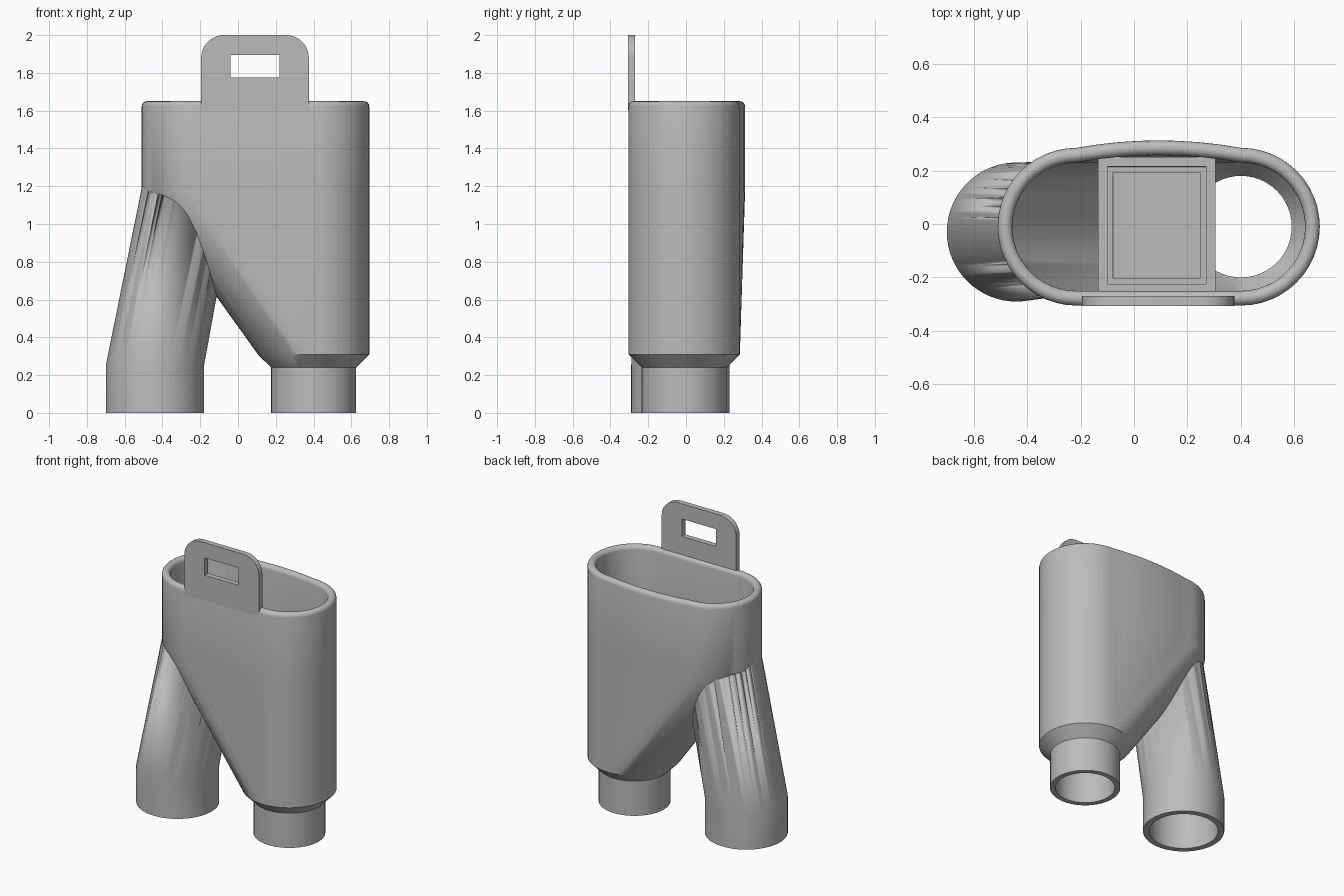
import bpy, bmesh, math
from mathutils import Vector

if "Cube" in bpy.data.objects:
    bpy.data.objects.remove(bpy.data.objects["Cube"], do_unlink=True)

grey = bpy.data.materials.new("plain grey")
grey.use_nodes = True
grey.diffuse_color = (0.5, 0.5, 0.5, 1)
grey.node_tree.nodes["Principled BSDF"].inputs["Base Color"].default_value = (0.5, 0.5, 0.5, 1)

RIGHT, LEFT, YC, R = 0.40, -0.215, -0.01, 0.295
WALL, RIM, TOP = 0.055, 0.0275, 1.65


def finish(bm, name, smooth=True):
    bmesh.ops.remove_doubles(bm, verts=bm.verts, dist=0.0001)
    bmesh.ops.recalc_face_normals(bm, faces=bm.faces)
    me = bpy.data.meshes.new(name)
    bm.to_mesh(me)
    bm.free()
    me.materials.append(grey)
    ob = bpy.data.objects.new(name, me)
    bpy.context.collection.objects.link(ob)
    bpy.ops.object.select_all(action='DESELECT')
    ob.select_set(True)
    bpy.context.view_layer.objects.active = ob
    if smooth:
        bpy.ops.object.shade_smooth_by_angle(angle=math.radians(30))
    return ob


def loft(rings, name, hollow):
    """Skin matching rings; join last to first when hollow, else cap the ends."""
    bm = bmesh.new()
    rows = [[bm.verts.new(p) for p in ring] for ring in rings]
    n = len(rows[0])
    pairs = list(zip(rows, rows[1:])) + ([(rows[-1], rows[0])] if hollow else [])
    for a, b in pairs:
        for i in range(n):
            j = (i + 1) % n
            bm.faces.new((a[i], a[j], b[j], b[i]))
    if not hollow:
        bm.faces.new(rows[0])
        bm.faces.new(rows[-1])
    return finish(bm, name)


def oval(left, r, z, caps=24, row=8):
    """Long oval with a flat front and a gently bowed back."""
    span = RIGHT - left
    pts = []
    for k in range(caps + 1):
        a = math.pi * (k / caps - 0.5)
        pts.append((RIGHT + r * math.cos(a), YC + r * math.sin(a), z))
    for k in range(1, row):
        t = k / row
        pts.append((RIGHT - span * t, YC + r + 0.18 * span * t * (1 - t), z))
    for k in range(caps + 1):
        a = math.pi * (k / caps + 0.5)
        pts.append((left + r * math.cos(a), YC + r * math.sin(a), z))
    return pts


def circle(x, y, r, z, n=64):
    return [(x + r * math.cos(math.tau * k / n), y + r * math.sin(math.tau * k / n), z)
            for k in range(n)]


# Funnel body with its narrow outlet, outside then rounded rim then inside
outside = [oval(RIGHT, 0.225, 0), oval(RIGHT, 0.225, 0.24),
           oval(RIGHT, R, 0.31), oval(LEFT, R, 1.17)]
rim = []
for k in range(9):
    a = math.pi * k / 8
    rim.append(oval(LEFT, R - RIM + RIM * math.cos(a), TOP - RIM + RIM * math.sin(a)))
inside = [oval(LEFT, R - WALL, 1.19), oval(RIGHT, R - WALL, 0.34),
          oval(RIGHT, 0.19, 0.27), oval(RIGHT, 0.19, 0)]
loft(outside + rim + inside, "funnel_body", True)

# Leaning side pipe, trimmed where it meets the body
side_pipe = loft([circle(-0.44, -0.03, 0.26, 0), circle(-0.44, -0.03, 0.26, 0.25),
                  circle(-0.25, -0.015, 0.25, 1.24), circle(-0.25, -0.015, 0.21, 1.24),
                  circle(-0.44, -0.03, 0.22, 0.25), circle(-0.44, -0.03, 0.22, 0)],
                 "side_pipe", True)
cutter = loft([oval(RIGHT, R - 0.01, 0.31), oval(LEFT, R - 0.01, 1.17),
               oval(LEFT, R - 0.01, 1.6)], "pipe_trimmer", False)
cutter.hide_render = True
trim = side_pipe.modifiers.new("trim", 'BOOLEAN')
trim.operation = 'DIFFERENCE'
trim.solver = 'EXACT'
trim.object = cutter
bpy.context.view_layer.objects.active = side_pipe
bpy.ops.object.modifier_apply(modifier="trim")
bpy.data.objects.remove(cutter, do_unlink=True)

# Inner block with a stepped square pocket and a slanted underside
bm = bmesh.new()
bmesh.ops.create_cube(bm, size=1)
for v in bm.verts:
    low = 0.92 if v.co.x < 0 else 0.42
    v.co = Vector((0.085 + 0.44 * v.co.x, -0.005 + 0.51 * v.co.y,
                   1.32 if v.co.z > 0 else low))
bm.faces.ensure_lookup_table()
top = max(bm.faces, key=lambda f: f.calc_center_median().z)
for width, depth in ((0.05, 0.02), (0.03, 0.25)):
    bmesh.ops.inset_region(bm, faces=[top], thickness=width)
    bmesh.ops.inset_region(bm, faces=[top], thickness=0.001)
    bmesh.ops.translate(bm, verts=top.verts, vec=(0, 0, -depth))
finish(bm, "inner_block", False)

# Hanging tab with rounded top corners and a slot
bm = bmesh.new()
x0, x1, z0, z1, rad = -0.195, 0.375, 1.6, 2.0, 0.12
outline = [(x0, z0), (x1, z0)]
for cx, start in ((x1 - rad, 0), (x0 + rad, 0.5)):
    for k in range(13):
        a = math.pi * (start + k / 24)
        outline.append((cx + rad * math.cos(a), z1 - rad + rad * math.sin(a)))
slot = [(-0.04, 1.775), (0.22, 1.775), (0.22, 1.895), (-0.04, 1.895)]
edges = []
for loop in (outline, slot):
    vs = [bm.verts.new((x, -0.307, z)) for x, z in loop]
    edges += [bm.edges.new((vs[i], vs[(i + 1) % len(vs)])) for i in range(len(vs))]
bmesh.ops.triangle_fill(bm, edges=edges, use_beauty=True)
ext = bmesh.ops.extrude_face_region(bm, geom=bm.faces[:], use_keep_orig=True)
bmesh.ops.translate(bm, verts=[g for g in ext["geom"] if isinstance(g, bmesh.types.BMVert)],
                    vec=(0, 0.037, 0))
finish(bm, "hanging_tab")
